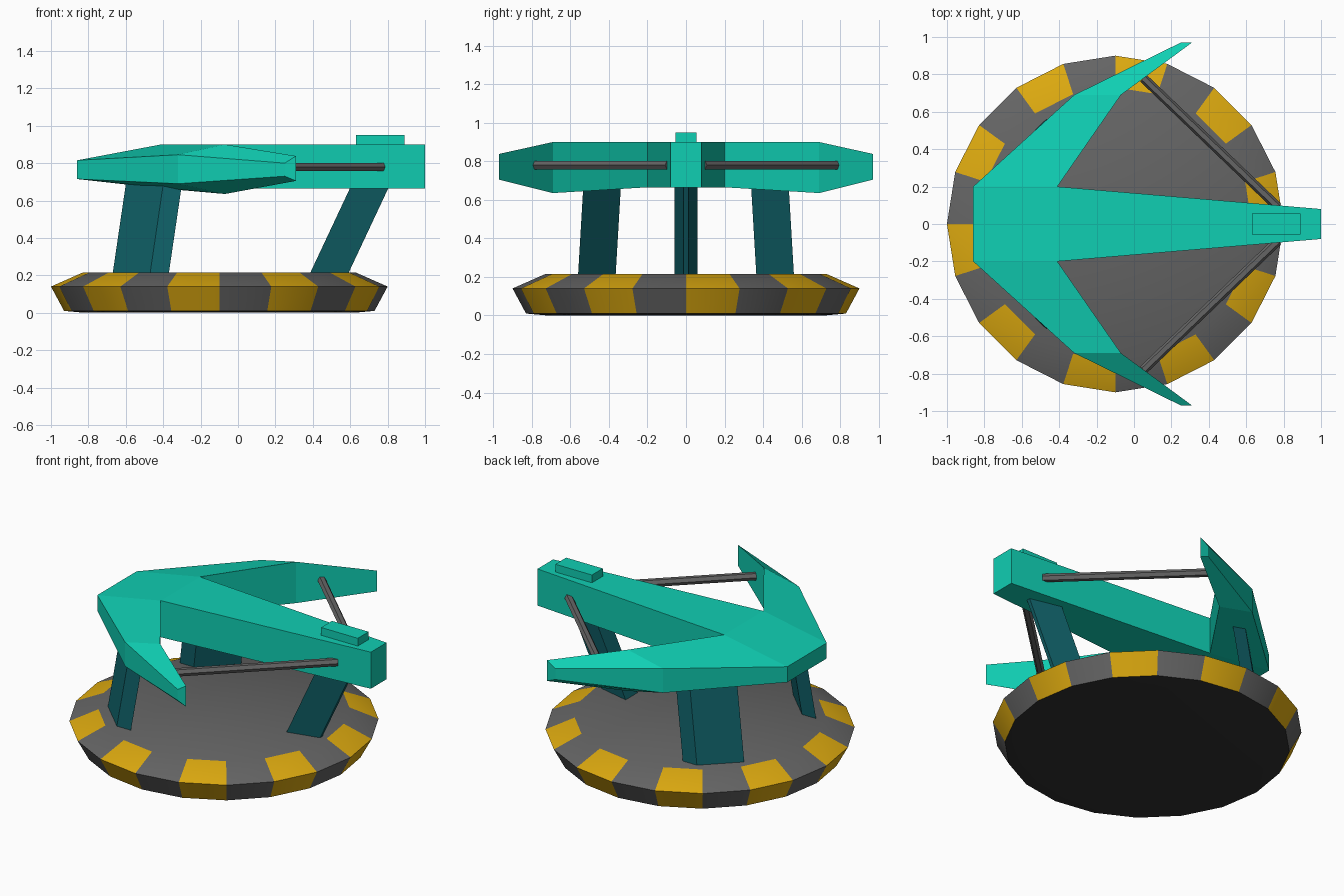
import bpy, bmesh
from math import cos, sin, pi
from mathutils import Vector

if "Cube" in bpy.data.objects:
    bpy.data.objects.remove(bpy.data.objects["Cube"])


def material(name, rgb):
    m = bpy.data.materials.new(name)
    m.diffuse_color = (*rgb, 1)
    m.use_nodes = True
    m.node_tree.nodes["Principled BSDF"].inputs["Base Color"].default_value = m.diffuse_color
    return m


TEAL = material("teal", (0.005, 0.62, 0.45))
DARK_TEAL = material("dark_teal", (0.005, 0.12, 0.14))
YELLOW = material("yellow", (0.72, 0.40, 0.005))
GREY = material("grey", (0.13, 0.13, 0.13))
BLACK = material("dark_grey", (0.03, 0.03, 0.03))


def mesh_object(name, verts, faces, mats):
    me = bpy.data.meshes.new(name)
    me.from_pydata(verts, [], faces)
    bm = bmesh.new()
    bm.from_mesh(me)
    bmesh.ops.recalc_face_normals(bm, faces=bm.faces)
    bm.to_mesh(me)
    bm.free()
    for m in mats:
        me.materials.append(m)
    ob = bpy.data.objects.new(name, me)
    bpy.context.collection.objects.link(ob)
    return ob


def prism(name, bottom, top, mat):
    n = len(bottom)
    sides = [(i, (i + 1) % n, (i + 1) % n + n, i + n) for i in range(n)]
    return mesh_object(name, list(bottom) + list(top),
                       sides + [tuple(range(n)), tuple(range(n, 2 * n))], [mat])


# Striped base: 20-sided rim with flat deck and underside
N = 20
profile = [(0.72, 0.0), (0.83, 0.01), (0.9, 0.14), (0.73, 0.215)]
verts = [(-0.1 + r * cos(2 * pi * i / N), r * sin(2 * pi * i / N), z)
         for r, z in profile for i in range(N)]
faces, slots = [], []
for k in range(3):
    for i in range(N):
        j = (i + 1) % N
        faces.append((k * N + i, k * N + j, (k + 1) * N + j, (k + 1) * N + i))
        slots.append(2 if k == 0 else (1 if i % 2 == 0 else 0))
faces += [tuple(range(N)), tuple(range(3 * N, 4 * N))]
slots += [2, 0]
base = mesh_object("striped_base", verts, faces, [GREY, YELLOW, BLACK])
for p, s in zip(base.data.polygons, slots):
    p.material_index = s

# Arrow-shaped upper body: half outline as (x, y, top z, bottom z), mirrored
half = [(-0.86, 0, 0.815, 0.715), (-0.86, 0.2, 0.815, 0.715),
        (-0.32, 0.69, 0.845, 0.69), (0.25, 0.97, 0.80, 0.73),
        (0.31, 0.97, 0.838, 0.705), (-0.07, 0.69, 0.90, 0.635),
        (-0.41, 0.2, 0.90, 0.665), (1.0, 0.08, 0.90, 0.665),
        (1.0, 0, 0.90, 0.665), (-0.41, 0, 0.90, 0.665)]
n = len(half)
verts = [(x, y, t) for x, y, t, b in half] + [(x, y, b) for x, y, t, b in half]
tops = [(0, 1, 6, 9), (1, 2, 5, 6), (2, 3, 4, 5), (9, 6, 7, 8)]
faces = tops + [tuple(i + n for i in f) for f in tops]
faces += [(i, i + 1, i + 1 + n, i + n) for i in range(8)]
body = mesh_object("arrow_body", verts, faces, [TEAL])
mod = body.modifiers.new("mirror", 'MIRROR')
mod.use_axis = (False, True, False)

# Small raised block on the nose
rect = [(0.63, -0.055), (0.89, -0.055), (0.89, 0.055), (0.63, 0.055)]
prism("nose_block", [(x, y, 0.89) for x, y in rect],
      [(x, y, 0.95) for x, y in rect], TEAL)

# Slanted front leg with a tapered section
sec = [(0.38, -0.06), (0.585, -0.012), (0.585, 0.012), (0.38, 0.06)]
prism("front_leg", [(x, y, 0.20) for x, y in sec],
      [(x + 0.23, y, 0.69) for x, y in sec], DARK_TEAL)

# Rear legs and braces on both sides
for side, s in (("left", 1), ("right", -1)):
    sec = [(-0.67, 0.365), (-0.47, 0.56), (-0.37, 0.56), (-0.57, 0.365)]
    prism("rear_leg_" + side, [(x, s * y, 0.21) for x, y in sec],
          [(x + 0.075, s * (y - 0.03), 0.72) for x, y in sec], DARK_TEAL)

    a, b = Vector((0.77, s * 0.09, 0.78)), Vector((0.05, s * 0.78, 0.78))
    d = (b - a).normalized()
    u, w = d.cross(Vector((0, 0, 1))), Vector((0, 0, 1))
    ring = [0.025 * (cos(pi * i / 3) * u + sin(pi * i / 3) * w) for i in range(6)]
    prism("brace_rod_" + side, [a + r for r in ring], [b + r for r in ring], GREY)

# Smooth the gentle bends of the rim, keep real edges crisp
bpy.context.view_layer.objects.active = base
base.select_set(True)
bpy.ops.object.shade_smooth_by_angle(angle=0.8)
